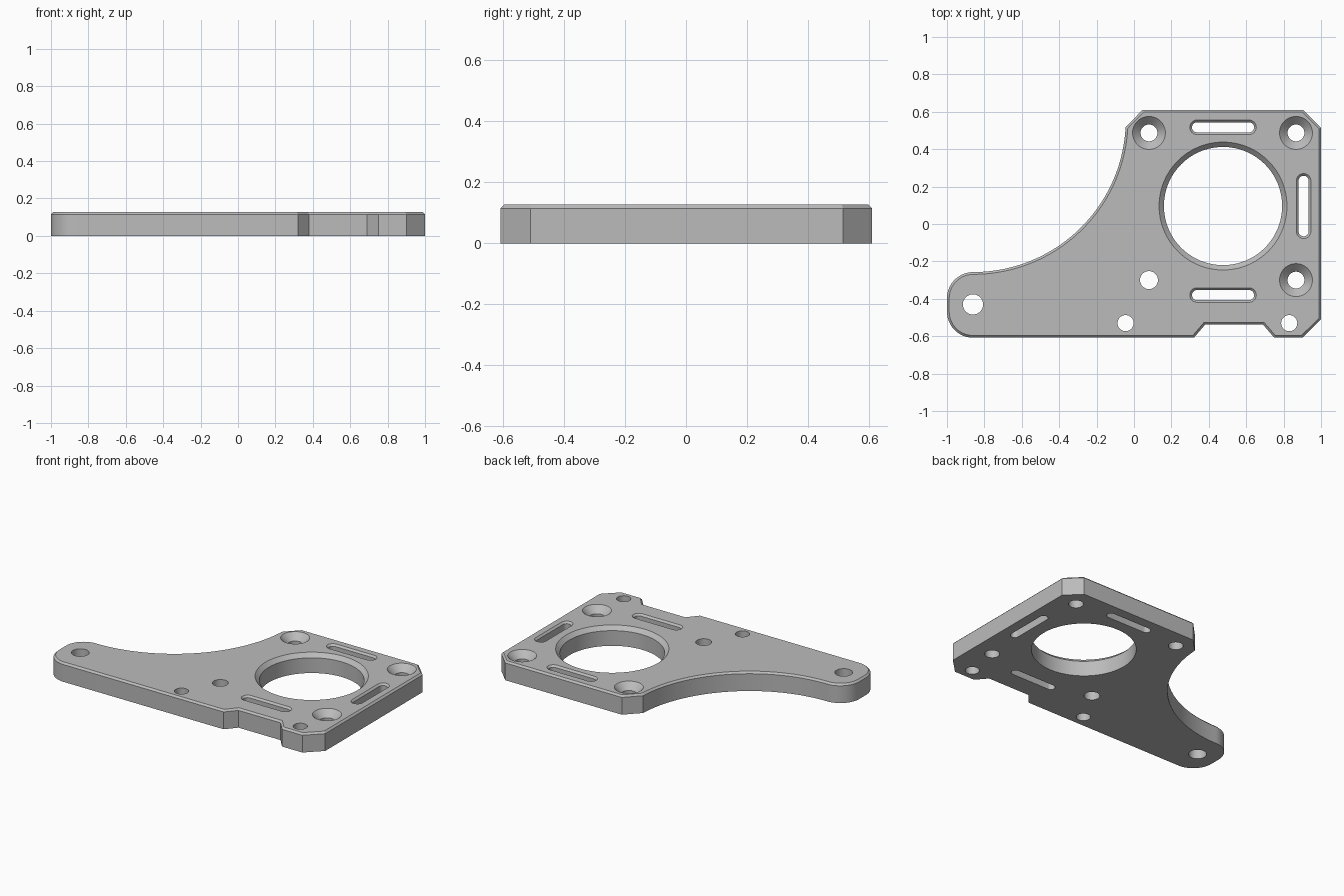
import bpy
import bmesh
from math import sin, cos, pi, atan2, hypot

cube = bpy.data.objects.get("Cube")
if cube:
    bpy.data.objects.remove(cube, do_unlink=True)

THICK = 0.127
EDGE = 0.012

metal = bpy.data.materials.new("plain grey metal")
metal.use_nodes = True
GREY = (0.5, 0.5, 0.5, 1)
metal.diffuse_color = GREY
metal.node_tree.nodes["Principled BSDF"].inputs["Base Color"].default_value = GREY


def arc(cx, cy, r, start, end, n):
    return [(cx + r * cos(start + (end - start) * i / n),
             cy + r * sin(start + (end - start) * i / n)) for i in range(n + 1)]


def add_object(name, bm):
    mesh = bpy.data.meshes.new(name)
    bmesh.ops.recalc_face_normals(bm, faces=bm.faces)
    bm.to_mesh(mesh)
    bm.free()
    mesh.materials.append(metal)
    obj = bpy.data.objects.new(name, mesh)
    bpy.context.collection.objects.link(obj)
    return obj


def make_plate():
    # straight right-hand edges, with clipped corners and a bottom notch
    outline = [(0.32, -0.608), (0.38, -0.538), (0.69, -0.538), (0.75, -0.608),
               (0.90, -0.608), (1, -0.51), (1, 0.515), (0.905, 0.61), (0.045, 0.61)]
    # sweeping concave side
    cx, cy = -0.86, 0.559
    corner = (-0.045, 0.517)
    sweep = hypot(corner[0] - cx, corner[1] - cy)
    outline += arc(cx, cy, sweep, atan2(corner[1] - cy, corner[0] - cx), -pi / 2, 48)
    # rounded tip of the arm
    tip_r = 0.14
    top_y = cy - sweep - tip_r
    outline += arc(cx, top_y, tip_r, pi / 2, pi, 16)[1:]
    outline += arc(cx, -0.608 + tip_r, tip_r, pi, 1.5 * pi, 16)

    bm = bmesh.new()
    base = bm.faces.new([bm.verts.new((x, y, 0)) for x, y in outline])
    top = bmesh.ops.extrude_face_region(bm, geom=[base], use_keep_orig=True)["geom"]
    for v in top:
        if isinstance(v, bmesh.types.BMVert):
            v.co.z = THICK
    bmesh.ops.recalc_face_normals(bm, faces=bm.faces)
    # chamfer round the top edge
    rim = [e for e in bm.edges if all(v.co.z > THICK / 2 for v in e.verts)]
    bmesh.ops.bevel(bm, geom=rim, offset=EDGE, offset_type='OFFSET',
                    segments=1, affect='EDGES')
    return add_object("mounting_plate", bm)


def make_cutter(name, x, y, r, flare=0, half=0, upright=False, n=24):
    """Through hole or slot, widened towards the top by a 45 degree flare."""
    over = 0.02
    rings = [(-over, r)]
    if flare:
        rings += [(THICK - flare, r), (THICK + over, r + flare + over)]
    else:
        rings += [(THICK + over, r)]
    bm = bmesh.new()
    loops = []
    for z, rad in rings:
        pts = arc(half, 0, rad, -pi / 2, pi / 2, n) + arc(-half, 0, rad, pi / 2, 1.5 * pi, n)
        if not half:
            pts = arc(0, 0, rad, 0, 2 * pi, 2 * n)[:-1]
        if upright:
            pts = [(-b, a) for a, b in pts]
        loops.append([bm.verts.new((x + a, y + b, z)) for a, b in pts])
    for low, high in zip(loops, loops[1:]):
        for i in range(len(low)):
            j = (i + 1) % len(low)
            bm.faces.new((low[i], low[j], high[j], high[i]))
    bm.faces.new(loops[0][::-1])
    bm.faces.new(loops[-1])
    cutter = add_object(name, bm)
    cutter.hide_render = True
    return cutter


plate = make_plate()
cutters = [make_cutter("main_bore", 0.476, 0.096, 0.316, 0.026, n=48)]

# countersunk screw holes
for x, y in ((0.08, 0.487), (0.866, 0.487), (0.866, -0.30)):
    cutters.append(make_cutter("countersunk_hole", x, y, 0.045, 0.043))

# plain drilled holes
for x, y, r in ((0.08, -0.30, 0.048), (-0.045, -0.53, 0.043),
                (0.83, -0.53, 0.043), (-0.861, -0.43, 0.054)):
    cutters.append(make_cutter("plain_hole", x, y, r))

# chamfered slots
for x, y, upright in ((0.476, 0.517, False), (0.476, -0.38, False), (0.907, 0.096, True)):
    half = 0.135 if upright else 0.139
    cutters.append(make_cutter("slot", x, y, 0.027, 0.012, half, upright, 12))

for c in cutters:
    mod = plate.modifiers.new(c.name, 'BOOLEAN')
    mod.operation = 'DIFFERENCE'
    mod.solver = 'EXACT'
    mod.object = c

# bake the cuts and drop the cutters
bpy.context.view_layer.update()
graph = bpy.context.evaluated_depsgraph_get()
cut_mesh = bpy.data.meshes.new_from_object(plate.evaluated_get(graph))
plate.modifiers.clear()
plate.data = cut_mesh
for c in cutters:
    bpy.data.objects.remove(c, do_unlink=True)

for o in bpy.context.selected_objects:
    o.select_set(False)
plate.select_set(True)
bpy.context.view_layer.objects.active = plate
bpy.ops.object.shade_smooth_by_angle()
